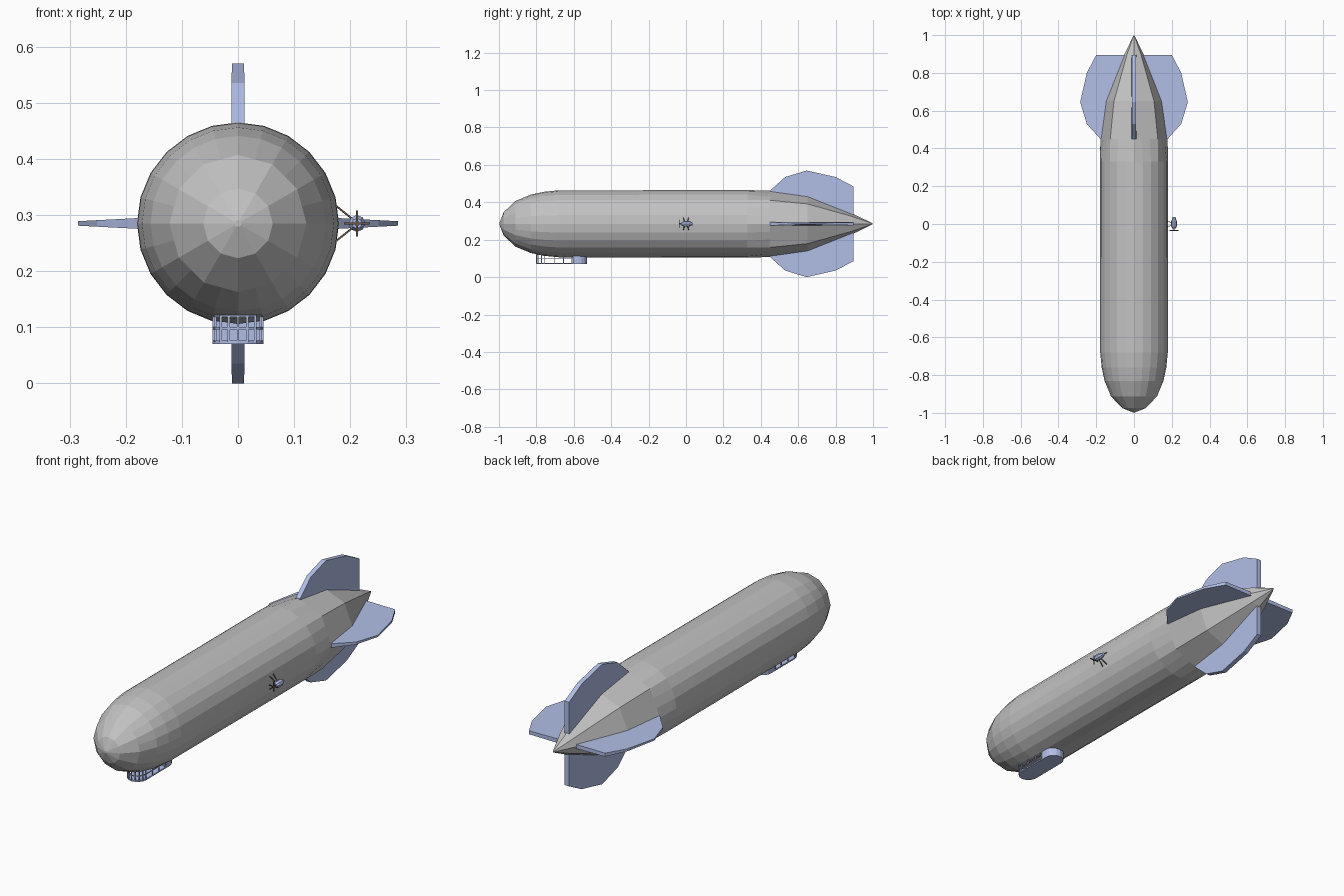
import bpy, bmesh, math
from mathutils import Vector, Matrix

if "Cube" in bpy.data.objects:
    bpy.data.objects.remove(bpy.data.objects["Cube"], do_unlink=True)

AXIS_Z = 0.285


def material(name, rgb):
    m = bpy.data.materials.new(name)
    m.use_nodes = True
    m.diffuse_color = (*rgb, 1)
    m.node_tree.nodes["Principled BSDF"].inputs["Base Color"].default_value = (*rgb, 1)
    return m


GREY = material("hull grey", (0.54, 0.54, 0.54))
BLUE = material("pale blue", (0.44, 0.52, 0.8))
BROWN = material("propeller brown", (0.15, 0.1, 0.07))


def finish(name, bm, mat):
    bmesh.ops.remove_doubles(bm, verts=bm.verts, dist=0.00001)
    bmesh.ops.recalc_face_normals(bm, faces=bm.faces)
    mesh = bpy.data.meshes.new(name)
    bm.to_mesh(mesh)
    bm.free()
    mesh.materials.append(mat)
    ob = bpy.data.objects.new(name, mesh)
    bpy.context.collection.objects.link(ob)
    return ob


def ring(bm, y, r, sides, x=0, n=24):
    """Ring of n points lying on a polygon that may have fewer corners."""
    step = n // sides
    out = []
    for k in range(n):
        c, t = k // step, (k % step) / step
        a, b = (math.tau * i / sides for i in (c, c + 1))
        p = Vector((math.cos(a), 0, math.sin(a))).lerp(
            Vector((math.cos(b), 0, math.sin(b))), t) * r
        out.append(bm.verts.new((x + p.x, y, AXIS_Z + p.z)))
    return out


def lathe(name, rows, mat, x=0, n=24):
    """Body along y with a pointed or flat cap at each end."""
    bm = bmesh.new()
    rings = [ring(bm, *row, x, n) for row in rows]
    for a, b in zip(rings, rings[1:]):
        for k in range(n):
            j = (k + 1) % n
            bm.faces.new((a[k], a[j], b[j], b[k]))
    for row, cap in ((rows[0], rings[0]), (rows[-1], rings[-1])):
        tip = bm.verts.new((x, row[0], AXIS_Z))
        for k in range(n):
            bm.faces.new((cap[k], cap[(k + 1) % n], tip))
    bmesh.ops.remove_doubles(bm, verts=bm.verts, dist=0.00001)
    return finish(name, bm, mat)


def bar(bm, a, b, w):
    """Square bar between two points."""
    a, b = Vector(a), Vector(b)
    rot = (b - a).to_track_quat('Z', 'Y').to_matrix().to_4x4()
    m = Matrix.Translation((a + b) / 2) @ rot @ Matrix.Diagonal((w, w, (b - a).length, 1))
    bmesh.ops.create_cube(bm, size=1, matrix=m)


# Hull: round body, twelve-sided nose, eight-sided tail
lathe("hull", [(-0.997, 0.006, 12), (-0.975, 0.062, 12), (-0.912, 0.122, 12),
               (-0.83, 0.156, 24), (-0.76, 0.171, 24), (-0.68, 0.179, 24),
               (0.33, 0.18, 24), (0.45, 0.178, 8), (0.65, 0.15, 8),
               (0.89, 0.055, 8), (0.997, 0.003, 8)], GREY)


# Tail fins: plates swept outward, the side pair thinning to the tip
def fin(name, angle, outline, root_half, tip_half):
    bm = bmesh.new()
    loops = []
    spin = Matrix.Rotation(-angle, 3, 'Y')
    for s in (-1, 1):
        loop = []
        for r, y in outline:
            t = min(1, max(0, (r - 0.17) / 0.115))
            half = root_half + (tip_half - root_half) * t
            p = spin @ Vector((r, y, s * half))
            loop.append(bm.verts.new(p + Vector((0, 0, AXIS_Z))))
        bm.faces.new(loop)
        loops.append(loop)
    a, b = loops
    for k in range(len(a)):
        j = (k + 1) % len(a)
        bm.faces.new((a[k], a[j], b[j], b[k]))
    return finish(name, bm, BLUE)


OUTLINE = [(0.165, 0.45), (0.178, 0.45), (0.25, 0.53), (0.285, 0.645),
           (0.25, 0.8), (0.2, 0.895), (0.02, 0.895)]
for i, name in enumerate(("left_fin", "top_fin", "right_fin", "bottom_fin")):
    upright = i % 2
    fin(name, i * math.pi / 2, OUTLINE, 0.012 if upright else 0.01,
        0.011 if upright else 0.004)

# Gondola: rounded floor, open window frames and a solid rear
HALF, FRONT, REAR = 0.045, -0.755, -0.575


def arc(cy, start, steps=8, r=HALF):
    return [(r * math.cos(start + math.pi * k / steps),
             cy + r * math.sin(start + math.pi * k / steps)) for k in range(steps + 1)]


def slab(name, outline, z0, z1):
    bm = bmesh.new()
    face = bm.faces.new([bm.verts.new((x, y, z0)) for x, y in outline])
    ext = bmesh.ops.extrude_face_region(bm, geom=[face])
    top = [g for g in ext["geom"] if isinstance(g, bmesh.types.BMVert)]
    bmesh.ops.translate(bm, vec=(0, 0, z1 - z0), verts=top)
    return finish(name, bm, BLUE)


front_arc = arc(FRONT, math.pi)
rear_arc = arc(REAR, 0)
slab("gondola_floor", front_arc + rear_arc, 0.07, 0.076)
slab("gondola_rear", [(-HALF, -0.605), (HALF, -0.605)] + rear_arc, 0.076, 0.115)

bm = bmesh.new()
sides = [(s * HALF, y) for s in (-1, 1) for y in (-0.705, -0.655, -0.61)]
inset = 0.96
for x, y in front_arc + sides:
    bar(bm, (x * inset, y, 0.074), (x * inset, y, 0.122), 0.004)
rail = [(-HALF, -0.605)] + front_arc + [(HALF, -0.605)]
for z in (0.098, 0.12):
    for p, q in zip(rail, rail[1:]):
        bar(bm, (p[0] * inset, p[1], z), (q[0] * inset, q[1], z), 0.004)
finish("gondola_window_frames", bm, BLUE)

# Engine pod on the left flank
POD_X = 0.212
lathe("engine_pod", [(-0.024, 0.009, 8), (-0.012, 0.015, 8), (0.015, 0.015, 8),
                     (0.036, 0.007, 8)], BLUE, POD_X, 8)

# Struts tying the pod to the hull
bm = bmesh.new()
for dz in (-1, 1):
    for y in (-0.014, 0.014):
        bar(bm, (0.174, y, AXIS_Z + dz * 0.032), (POD_X - 0.008, y * 0.5, AXIS_Z + dz * 0.008), 0.003)
finish("engine_struts", bm, BROWN)

# Propeller with four blades on a short shaft
bm = bmesh.new()
bar(bm, (POD_X, -0.038, AXIS_Z), (POD_X, -0.02, AXIS_Z), 0.007)
bar(bm, (POD_X - 0.023, -0.034, AXIS_Z), (POD_X + 0.023, -0.034, AXIS_Z), 0.004)
bar(bm, (POD_X, -0.034, AXIS_Z - 0.023), (POD_X, -0.034, AXIS_Z + 0.023), 0.004)
finish("propeller", bm, BROWN)
